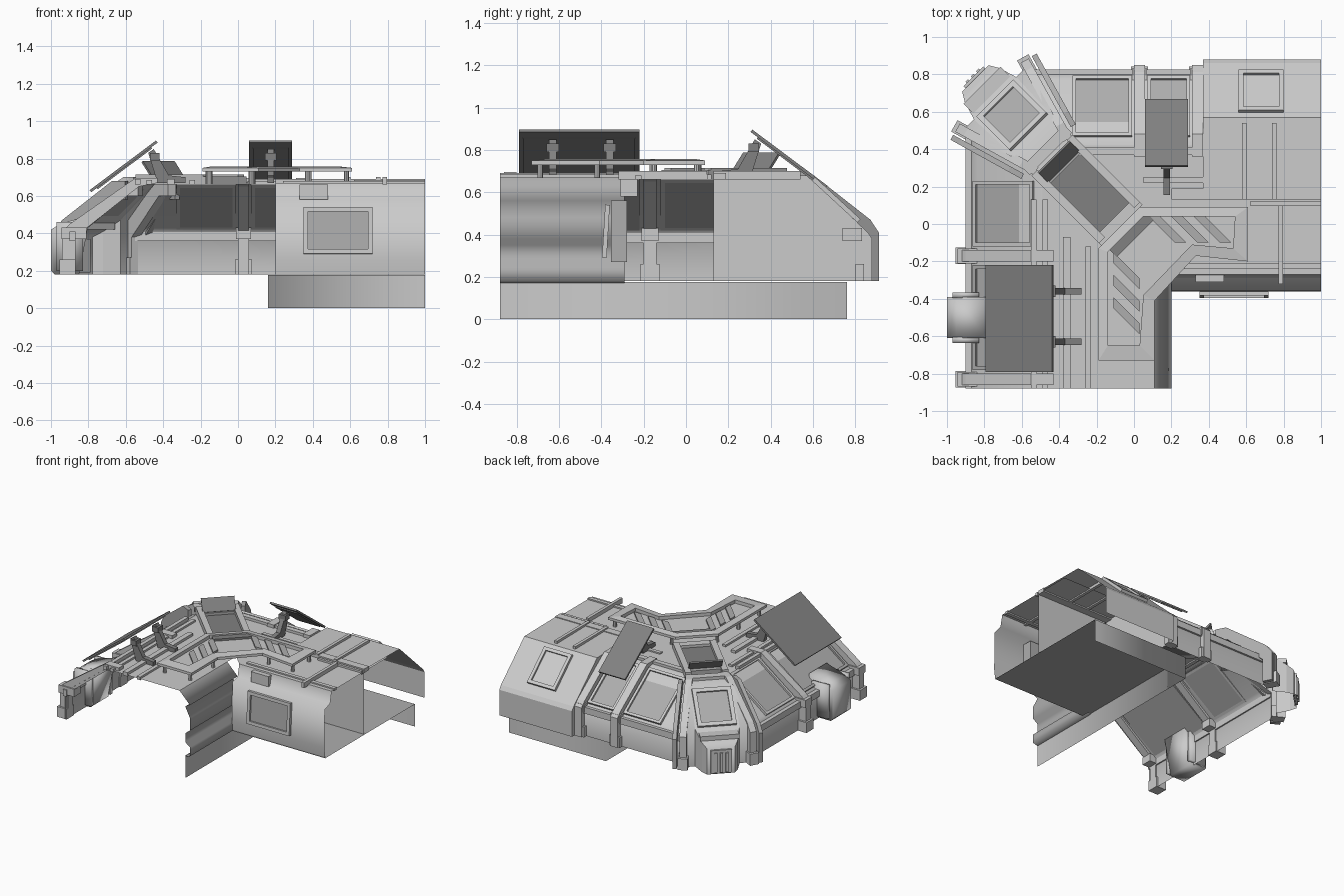
import bpy, bmesh, math
from mathutils import Vector

if "Cube" in bpy.data.objects:
    bpy.data.objects.remove(bpy.data.objects["Cube"])

R = math.sqrt(0.5)


class Frame:
    """Local frame: a = outward distance, b = along the arm, z = up."""
    def __init__(self, o, a, b):
        self.o, self.a, self.b = Vector(o), Vector(a), Vector(b)

    def p(self, a, b, z):
        q = self.o + self.a * a + self.b * b
        return (q.x, q.y, z)


A = Frame((0, 0), (0, 1), (1, 0))
B = Frame((-.07, -.07), (-1, 0), (0, -1))
D = Frame((-.035, -.035), (-R, R), (R, R))


def make(name, verts, faces):
    bm = bmesh.new()
    vs = [bm.verts.new(v) for v in verts]
    for f in faces:
        bm.faces.new([vs[i] for i in f])
    bmesh.ops.recalc_face_normals(bm, faces=bm.faces)
    me = bpy.data.meshes.new(name)
    bm.to_mesh(me)
    bm.free()
    ob = bpy.data.objects.new(name, me)
    bpy.context.collection.objects.link(ob)
    return ob


def loft(name, row1, row2, closed=False):
    n = len(row1)
    faces = [(i, (i + 1) % n, n + (i + 1) % n, n + i) for i in range(n if closed else n - 1)]
    if closed:
        faces += [tuple(range(n)), tuple(range(n, 2 * n))]
    return make(name, list(row1) + list(row2), faces)


def prism(name, fr, prof, b0, b1):
    return loft(name, [fr.p(a, b0, z) for a, z in prof], [fr.p(a, b1, z) for a, z in prof], True)


def box(name, fr, a0, a1, b0, b1, z0, z1):
    return prism(name, fr, [(a0, z0), (a1, z0), (a1, z1), (a0, z1)], b0, b1)


def slab(name, fr, a0, z0, a1, z1, th, b0, b1):
    n = Vector((z0 - z1, a1 - a0)).normalized() * th
    return prism(name, fr, [(a0, z0), (a1, z1), (a1 + n.x, z1 + n.y), (a0 + n.x, z0 + n.y)], b0, b1)


def plan(name, fr, pts, z0, z1):
    return loft(name, [fr.p(a, b, z0) for b, a in pts], [fr.p(a, b, z1) for b, a in pts], True)


def window(name, fr, a0, z0, a1, z1, b0, b1, w=.025):
    def at(t):
        return a0 + (a1 - a0) * t, z0 + (z1 - z0) * t
    k = w / math.hypot(a1 - a0, z1 - z0)
    for i, (t0, t1, c0, c1) in enumerate([(0, k, b0, b1), (1 - k, 1, b0, b1),
                                          (k, 1 - k, b0, b0 + w), (k, 1 - k, b1 - w, b1)]):
        slab(f"{name}_frame_{i}", fr, *at(t0), *at(t1), .022, c0, c1)
    slab(name + "_pane", fr, *at(k), *at(1 - k), .008, b0 + w, b1 - w)


# Outer slope and wall of both arms, starting at the corner pod
outer = [(.42, .67, -.36), (.47, .66, -.38), (.77, .43, -.53), (.81, .4, -.56), (.81, .18, -.56)]
for fr, n, end in ((A, "rear", .38), (B, "side", .81)):
    loft(n + "_outer_wall", [fr.p(a, s, z) for a, z, s in outer], [fr.p(a, end, z) for a, z, s in outer])

# Flat roof of both arms, mitred on the diagonal
for fr, n, t0, end in ((A, "rear", -.27, 1), (B, "side", -.18, .81)):
    ts = (t0, .42)
    loft(n + "_roof", [fr.p(t, -t - .07, .67) for t in ts], [fr.p(t, end, .67) for t in ts])

# Inner walls: window wall and ribbed wall
front = [(-.27, .67), (-.29, .58), (-.355, .56), (-.36, .26), (-.35, .18)]
loft("window_wall", [A.p(a, .2, z) for a, z in front], [A.p(a, 1, z) for a, z in front])
ribbed = [(-.18, .67), (-.27, .58), (-.23, .56), (-.27, .48), (-.27, .38), (-.23, .35),
          (-.23, .28), (-.27, .25), (-.27, .18), (-.23, .17)]
loft("ribbed_wall", [B.p(a, .22, z) for a, z in ribbed], [B.p(a, .81, z) for a, z in ribbed])

# Floor plate with skirts below it, and the inner partition
make("floor_plate", [(.16, -.35, .176), (1, -.35, .176), (1, .76, .176), (.16, .76, .176)], [range(4)])
skirt = [(.16, -.88), (.16, .76), (1, .76)]
loft("base_skirt", [(x, y, .176) for x, y in skirt], [(x, y, 0) for x, y in skirt])
make("partition_wall", [(.38, .13, .18), (1, .13, .18), (1, .13, .67), (.38, .13, .67)], [range(4)])

# Rear block with bulkhead and sloping window
block = [(.13, .685), (.57, .68), (.86, .41), (.88, .38), (.88, .18)]
loft("rear_block", [A.p(a, .37, z) for a, z in block], [A.p(a, 1, z) for a, z in block])
make("rear_bulkhead", [A.p(a, .37, z) for a, z in block + [(.13, .18)]], [range(6)])
window("block_window", A, .595, .655, .81, .457, .56, .8)

# Big window on the inner wall
window("front_window", Frame((0, 0), (0, -1), (1, 0)), .36, .54, .375, .29, .35, .72)
box("window_recess", A, -.355, -.28, .34, .73, .27, .56)
box("window_vent", A, -.31, -.23, .33, .48, .58, .66)

# Ribs that clasp the outer slope
rib = [(.36, .67), (.36, .695), (.48, .695), (.83, .45), (.87, .41), (.87, .18), (.8, .18),
       (.8, .38), (.46, .65)]
for i, (fr, c, k) in enumerate([(A, .03, .95), (A, .34, .95), (B, .1, 1), (B, .76, 1)]):
    prism(f"rib_{i}", fr, [(a if a < .6 else .46 + (a - .46) * k, z) for a, z in rib], c - .03, c + .03)
    box(f"rib_foot_{i}", fr, .8, .88 * k + .005, c - .045, c + .045, .18, .26)
    box(f"rib_knee_{i}", fr, .74, .875 * k, c - .04, c + .04, .37, .43)

# Slope panels between the ribs
window("rear_slope_window", A, .46, .655, .78, .42, -.33, -.01, .02)
window("side_slope_window", B, .46, .655, .78, .42, -.3, .05, .02)
window("rear_small_window", A, .46, .655, .78, .42, .07, .3, .02)
window("side_long_window", B, .46, .655, .78, .42, .15, .71, .02)
box("rear_wall_rail", A, .8, .825, -.55, .37, .36, .41)
box("side_wall_rail", B, .8, .83, -.55, .81, .36, .41)

# Equipment unit on the side wall
unit = [(.78, .18), (.91, .18), (.93, .2), (.93, .42), (.88, .45), (.72, .5)]
prism("side_unit", B, unit, .32, .54)
for i, c in enumerate((.31, .55)):
    box(f"side_unit_rail_{i}", B, .76, .9, c - .015, c + .015, .2, .46)

# Roof rails and pipes
for i, (fr, a0, a1, b0, b1, h) in enumerate([
        (A, .37, .41, -.3, .36, .69), (A, .13, .19, .2, 1, .69), (A, .22, .25, .05, .37, .68),
        (A, -.24, -.21, .24, 1, .68), (A, .1, .12, .62, 1, .685), (B, .39, .42, -.2, .81, .685),
        (B, .45, .48, -.2, .81, .69), (B, .27, .31, 0, .81, .69), (B, .16, .19, .05, .81, .685)]):
    box(f"roof_rail_{i}", fr, a0, a1, b0, b1, .66, h)
for i, (b, a0, a1) in enumerate([(.59, .13, .54), (.75, .13, .54), (.785, -.32, .1)]):
    box(f"roof_pipe_{i}", A, a0, a1, b - .012, b + .012, .66, .7)

# Tilted solar panels on brackets
for n, fr, a0, b0, b1, posts in (("rear", A, .305, .06, .29, (.175,)),
                                 ("side", B, .36, .15, .72, (.29, .56))):
    slab(n + "_solar_panel", fr, a0, .885, a0 + .355, .62, .014, b0, b1)
    slab(n + "_solar_backing", fr, a0 + .03, .853, a0 + .32, .636, .01, b0 + .02, b1 - .02)
    for i, c in enumerate(posts):
        g = a0 - .36
        arm = [(.21, .67), (.36, .67), (.41, .83), (.38, .85), (.3, .71), (.21, .7)]
        prism(f"{n}_solar_arm_{i}", fr, [(a + g, z) for a, z in arm], c - .018, c + .018)
        box(f"{n}_solar_hinge_{i}", fr, g + .35, g + .4, c - .03, c + .03, .79, .83)

# Bent canopy: frame, infill, slats and posts
o = [(-.19, -.13), (.03, .09), (.61, .09), (.61, -.2), (.33, -.17), (.11, -.41), (.11, -.73), (-.19, -.73)]
q = [(-.14, -.15), (.05, .04), (.54, .04), (.53, -.13), (.31, -.11), (.05, -.38), (.03, -.65), (-.14, -.65)]
loops = [(o, .73), (o, .75), (q, .758), (q, .73)]
cv = [(x, y, z) for l, z in loops for x, y in l]
make("canopy_frame", cv, [(8 * k + i, 8 * k + (i + 1) % 8, 8 * ((k + 1) % 4) + (i + 1) % 8,
                           8 * ((k + 1) % 4) + i) for k in range(4) for i in range(8)])
make("canopy_infill", [(x, y, .732) for x, y in q], [range(8)])
for n, fr in (("rear", A), ("side", B)):
    for i, x in enumerate((.08, .2, .32)):
        plan(f"{n}_slat_{i}", fr, [(x, .04), (x + .06, .04), (x + .2, -.1), (x + .14, -.1)], .732, .745)
plan("cross_slat", D, [(-.14, .0), (.14, .0), (.14, -.06), (-.14, -.06)], .732, .748)
for i, (x, y) in enumerate([(.58, .05), (.58, -.15), (.38, .06), (.37, -.15), (.08, .06), (-.16, -.16),
                            (-.16, -.42), (.08, -.42), (-.15, -.69), (.07, -.69)]):
    ring = [(x + .013 * math.cos(t * math.pi / 4), y + .013 * math.sin(t * math.pi / 4)) for t in range(8)]
    plan(f"canopy_post_{i}", A, ring, .66, .735)

# Diagonal roof hatch and flap
box("hatch_panel", D, .1, .5, -.11, .11, .66, .685)
for i, s in enumerate((-1, 1)):
    box(f"hatch_rail_{i}", D, .06, .57, s * .11, s * .155, .66, .715)
box("hatch_front_bar", D, .04, .1, -.155, .155, .66, .705)
box("hatch_rear_bar", D, .47, .53, -.14, .14, .66, .705)
slab("hatch_flap", D, .49, .7, .56, .78, .012, -.12, .12)

# Corner pod shell
pod = [(.55, .685, .11), (.72, .67, .15), (1.0, .47, .16), (1.1, .41, .13), (1.15, .38, .1), (1.15, .18, .1)]
loft("pod_shell", [D.p(s, -w, z) for s, z, w in pod], [D.p(s, w, z) for s, z, w in pod])
window("pod_window", D, .74, .655, .99, .475, -.14, .14, .03)
box("pod_door", D, 1.14, 1.165, -.075, .075, .19, .37)
for i, b in enumerate((-.04, 0, .04)):
    box(f"pod_door_bar_{i}", D, 1.155, 1.175, b - .01, b + .01, .2, .35)
box("pod_roof_bar", D, .58, .64, -.16, .16, .67, .7)
box("pod_knee_bar", D, 1.02, 1.1, -.14, .14, .42, .455)

# Pod side walls and fins
fin = [(0, .6), (0, .7), (.09, .7), (.43, .49), (.48, .43), (.48, .18), (.4, .18), (.4, .38), (.1, .6)]
for n, s in (("left", -1), ("right", 1)):
    side = [(1.0, .47, .16), (1.1, .41, .13), (1.15, .38, .1)]
    loft(f"pod_cheek_{n}", [D.p(a, s * w, z) for a, z, w in side], [D.p(a, s * w, .18) for a, z, w in side])
    top = [(.72, .67, .15, .16), (1.0, .47, .16, .24), (1.0, .18, .16, .24)]
    loft(f"pod_side_{n}", [D.p(a, s * w, z) for a, z, w, v in top], [D.p(a, s * v, z) for a, z, w, v in top])
    base = D.p(.57, s * .12, 0)
    d = (Vector(D.p(1.02, s * .25, 0)) - Vector(base)).normalized()
    F = Frame(base[:2], d.xy, Vector((-d.y, d.x)))
    prism(f"pod_fin_{n}", F, fin, -.025, .025)
    c = -s * .06
    prism(f"pod_inner_fin_{n}", F, [(a * .9 + .05, z - .02) if z > .2 else (a * .9 + .05, z) for a, z in fin],
          c - .015, c + .015)
    box(f"pod_fin_foot_{n}", F, .4, .5, -.035, .035, .18, .27)

# Grey tones and soft shading by part
tones = {}
for n, v in (("dark", .22), ("mid", .42), ("soft", .58)):
    tones[n] = bpy.data.materials.new(n + "_grey")
    tones[n].diffuse_color = (v, v, v, 1)
groups = {"dark": ("solar", "hatch_panel", "hatch_flap", "cross_slat"),
          "mid": ("slat", "slope_window_pane", "small_window_pane", "long_window", "rear_bar", "front_window_pane",
                  "pod_window_pane", "recess", "ribbed", "inner_fin", "floor_plate"),
          "soft": ("frame", "rib", "rail", "fin", "outer_wall", "hatch", "pod", "skirt", "post", "pipe", "roof")}
for ob in bpy.data.objects:
    for n, keys in groups.items():
        if any(k in ob.name for k in keys):
            ob.data.materials.append(tones[n])
            break
    if any(k in ob.name for k in ("outer_wall", "skirt", "unit", "pod_shell", "pod_side", "ribbed", "window_wall")):
        ob.data.polygons.foreach_set("use_smooth", [True] * len(ob.data.polygons))

for m in bpy.data.materials:
    if m.users and not m.is_grease_pencil:
        m.use_nodes = True
        m.node_tree.nodes["Principled BSDF"].inputs["Base Color"].default_value = m.diffuse_color
